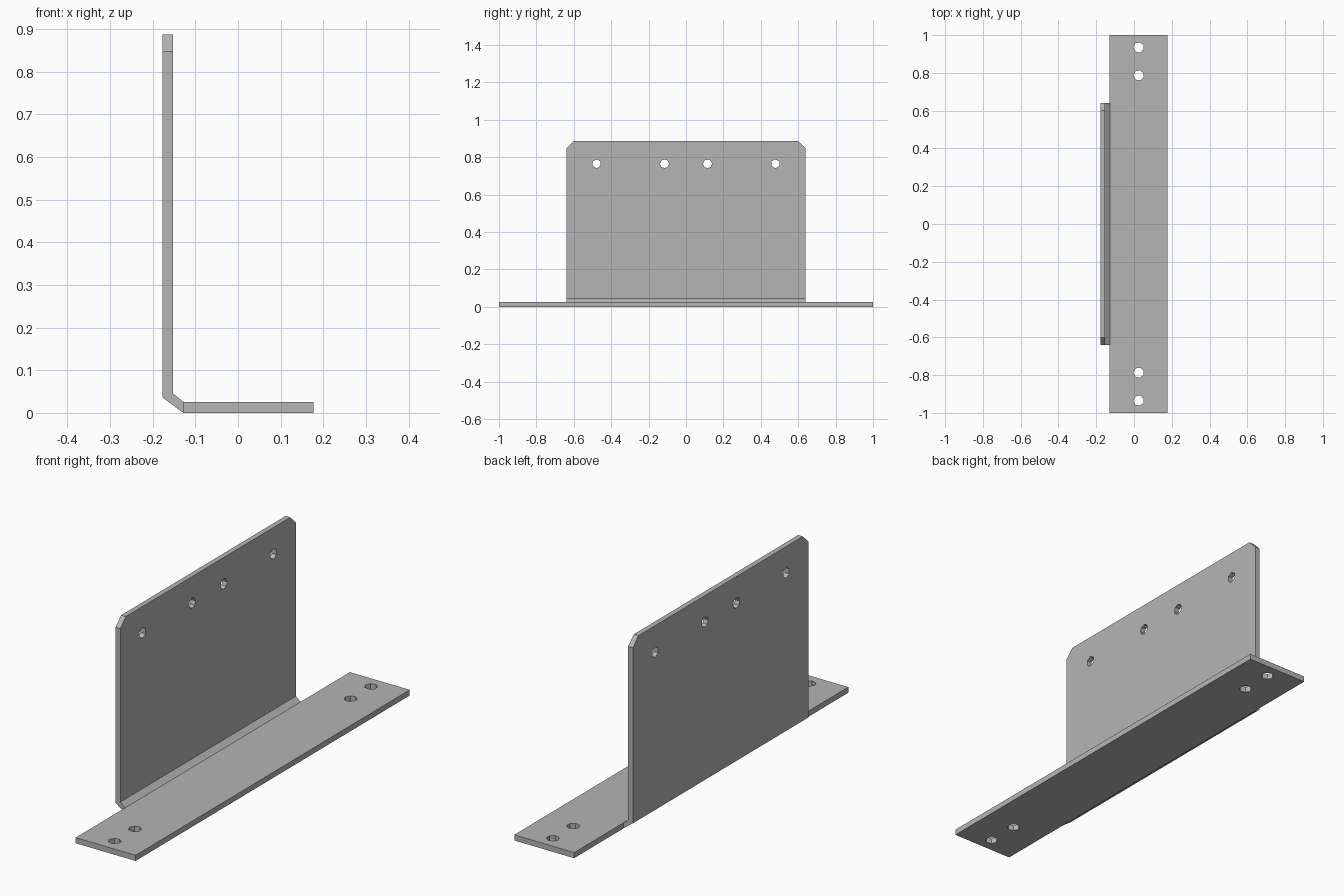
import bpy, bmesh
from math import pi
from mathutils import Matrix, Vector

cube = bpy.data.objects.get("Cube")
if cube:
    bpy.data.objects.remove(cube, do_unlink=True)

steel = bpy.data.materials.new("plain_grey_steel")
steel.use_nodes = True
GREY = (0.46, 0.46, 0.46, 1)
steel.diffuse_color = GREY
steel.node_tree.nodes["Principled BSDF"].inputs["Base Color"].default_value = GREY


def add_object(name, bm):
    bmesh.ops.recalc_face_normals(bm, faces=bm.faces)
    mesh = bpy.data.meshes.new(name)
    bm.to_mesh(mesh)
    bm.free()
    mesh.materials.append(steel)
    obj = bpy.data.objects.new(name, mesh)
    bpy.context.collection.objects.link(obj)
    return obj


def extruded(profile, half_length):
    """Extrude an x-z profile along y, centred on y = 0."""
    bm = bmesh.new()
    face = bm.faces.new([bm.verts.new((x, -half_length, z)) for x, z in profile])
    new = bmesh.ops.extrude_face_region(bm, geom=[face])["geom"]
    verts = [v for v in new if isinstance(v, bmesh.types.BMVert)]
    bmesh.ops.translate(bm, verts=verts, vec=(0, 2 * half_length, 0))
    return bm


def drill(obj, holes, axis):
    """Cut holes given as (centre, radius, sides) along an axis."""
    bm = bmesh.new()
    turn = Vector((0, 0, 1)).rotation_difference(Vector(axis)).to_matrix().to_4x4()
    for centre, radius, sides in holes:
        place = Matrix.Translation(centre) @ turn @ Matrix.Rotation(pi / 2, 4, "Z")
        bmesh.ops.create_cone(bm, cap_ends=True, segments=sides, radius1=radius,
                              radius2=radius, depth=0.2, matrix=place)
    cutter = add_object("hole_cutter", bm)
    cutter.hide_render = True
    mod = obj.modifiers.new("holes", "BOOLEAN")
    mod.operation = "DIFFERENCE"
    mod.solver = "EXACT"
    mod.object = cutter
    bpy.context.view_layer.objects.active = obj
    bpy.ops.object.modifier_apply(modifier=mod.name)
    bpy.data.objects.remove(cutter, do_unlink=True)


# Upright plate with its slanted bend at the foot
TOP = 0.887
bm = extruded([(-0.177, TOP), (-0.177, 0.036), (-0.131, 0.002), (-0.128, 0.002),
               (-0.128, 0.026), (-0.153, 0.046), (-0.153, TOP)], 0.64)
corners = [e for e in bm.edges
           if all(v.co.z > TOP - 0.01 for v in e.verts)
           and abs(e.verts[0].co.y - e.verts[1].co.y) < 0.01]
bmesh.ops.bevel(bm, geom=corners, offset=0.04, segments=1, affect="EDGES")
upright = add_object("upright_plate", bm)
drill(upright, [((-0.165, s * y, 0.765), 0.024, n)
                for s in (-1, 1) for y, n in ((0.115, 8), (0.478, 6))], (1, 0, 0))

# Long base flange
flange = add_object("base_flange", extruded(
    [(-0.129, 0), (0.177, 0), (0.177, 0.026), (-0.129, 0.026)], 1.0))
drill(flange, [((0.025, s * y, 0.013), 0.028, 7)
               for s in (-1, 1) for y in (0.787, 0.935)], (0, 0, 1))
